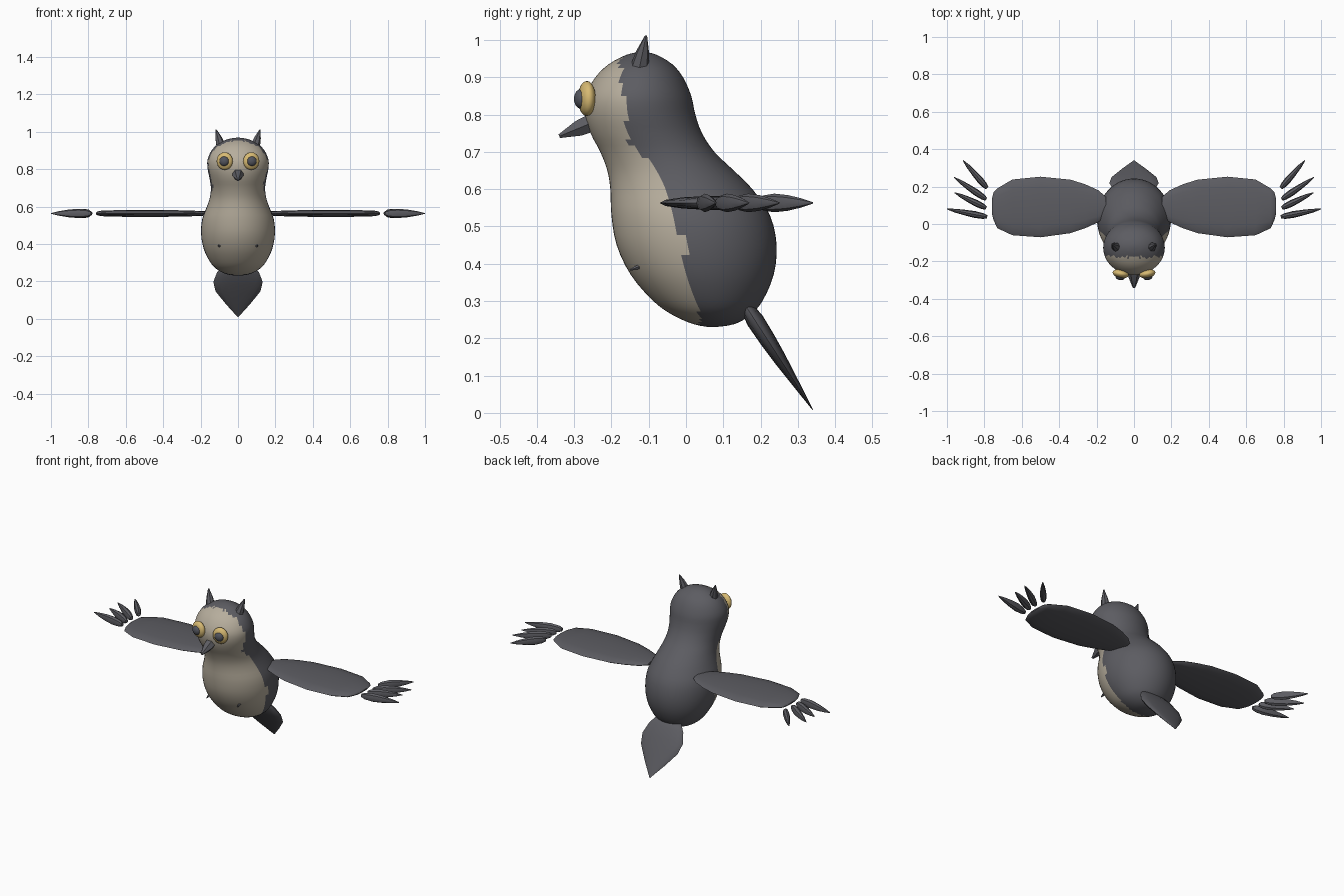
import bpy, bmesh, math, random
from mathutils import Vector, Matrix

if "Cube" in bpy.data.objects:
    bpy.data.objects.remove(bpy.data.objects["Cube"])

random.seed(4)


def material(name, rgb):
    m = bpy.data.materials.new(name)
    m.diffuse_color = (*rgb, 1)
    m.use_nodes = True
    m.node_tree.nodes["Principled BSDF"].inputs["Base Color"].default_value = m.diffuse_color
    return m


GREY = material("slate grey feathers", (0.108, 0.108, 0.122))
CREAM = material("cream belly", (0.47, 0.42, 0.335))
YELLOW = material("yellow eye", (0.68, 0.49, 0.17))
PUPIL = material("dark pupil", (0.085, 0.09, 0.11))


def finish(name, bm, mats, angle=40):
    bmesh.ops.recalc_face_normals(bm, faces=bm.faces)
    me = bpy.data.meshes.new(name)
    bm.to_mesh(me)
    bm.free()
    for m in mats:
        me.materials.append(m)
    ob = bpy.data.objects.new(name, me)
    bpy.context.collection.objects.link(ob)
    bpy.context.view_layer.objects.active = ob
    ob.select_set(True)
    bpy.ops.object.shade_smooth_by_angle(angle=math.radians(angle))
    ob.select_set(False)
    return ob


def loft(start, axis, side, stations, sides):
    """Elliptical rings (distance, sideways offset, half width, half depth) along an axis."""
    start, axis = Vector(start), Vector(axis).normalized()
    side = Vector(side)
    side = (side - axis * side.dot(axis)).normalized()
    up = axis.cross(side)
    bm = bmesh.new()
    rings = []
    for d, off, a, b in stations:
        ring = []
        for i in range(sides):
            t = 2 * math.pi * i / sides
            ring.append(bm.verts.new(start + axis * d + side * (off + a * math.cos(t)) + up * b * math.sin(t)))
        rings.append(ring)
    for r0, r1 in zip(rings, rings[1:]):
        for i in range(sides):
            j = (i + 1) % sides
            bm.faces.new((r0[i], r0[j], r1[j], r1[i]))
    bm.faces.new(rings[0])
    bm.faces.new(rings[-1])
    return bm


def spline(rows, steps):
    """Catmull-Rom smoothing of profile rows."""
    out = []
    for k in range(len(rows) - 1):
        p = [rows[max(k - 1, 0)], rows[k], rows[k + 1], rows[min(k + 2, len(rows) - 1)]]
        for s in range(steps):
            t = s / steps
            out.append([0.5 * (2 * b + (c - a) * t + (2 * a - 5 * b + 4 * c - d) * t * t
                               + (3 * b - a - 3 * c + d) * t ** 3) for a, b, c, d in zip(*p)])
    return out + [list(rows[-1])]


# Body and head: height, front y, back y, half width
profile = [(0.23, 0.062, 0.078, 0.008), (0.238, 0.02, 0.13, 0.06), (0.262, -0.035, 0.172, 0.11),
           (0.30, -0.088, 0.205, 0.147), (0.37, -0.148, 0.235, 0.182), (0.45, -0.186, 0.243, 0.197),
           (0.53, -0.2, 0.225, 0.192), (0.60, -0.203, 0.178, 0.166), (0.65, -0.211, 0.128, 0.15),
           (0.70, -0.23, 0.076, 0.145), (0.75, -0.256, 0.043, 0.152), (0.80, -0.271, 0.025, 0.162),
           (0.85, -0.269, 0.014, 0.163), (0.90, -0.243, -0.008, 0.141), (0.935, -0.207, -0.037, 0.106),
           (0.96, -0.16, -0.078, 0.055), (0.968, -0.125, -0.11, 0.008)]
rows = [(z, (f + b) / 2, (b - f) / 2, w) for z, f, b, w in spline(profile, 3)]
bm = loft((0, 0, 0), (0, 0, 1), (0, 1, 0), rows, 56)

# Cream front: ragged border whose depth changes with height
border = [(0.2, 0.045), (0.3, 0.025), (0.4, 0.0), (0.5, -0.02), (0.6, -0.055),
          (0.66, -0.085), (0.71, -0.14), (0.76, -0.162), (1.0, -0.178)]


def border_y(z):
    for (z0, y0), (z1, y1) in zip(border, border[1:]):
        if z <= z1:
            return y0 + (y1 - y0) * (z - z0) / (z1 - z0)
    return border[-1][1]


for f in bm.faces:
    c = f.calc_center_median()
    f.material_index = int(c.y < border_y(c.z) + random.uniform(-0.006, 0.006))
finish("body", bm, [GREY, CREAM], 60)

# Tail: flat pointed blade
tail = [(0, 0, 0.045, 0.008), (0.02, 0, 0.085, 0.018), (0.06, 0, 0.112, 0.024), (0.12, 0, 0.132, 0.022),
        (0.18, 0, 0.12, 0.018), (0.26, 0, 0.066, 0.01), (0.344, 0, 0.002, 0.001)]
finish("tail", loft((0, 0.153, 0.298), (0, 0.187, -0.29), (1, 0, 0), tail, 16), [GREY])

# Beak: blunt faceted cone
beak = [(0, 0, 0.032, 0.028), (0.04, 0, 0.028, 0.024), (0.095, 0, 0.007, 0.006)]
finish("beak", loft((0, -0.252, 0.778), (0, -0.09, -0.037), (1, 0, 0), beak, 6), [GREY], 20)

# Wing stations: x distance, y centre, half chord, half thickness
wing = [(0.15, 0.095, 0.05, 0.01), (0.19, 0.095, 0.085, 0.013), (0.26, 0.095, 0.117, 0.016),
        (0.34, 0.094, 0.143, 0.018), (0.50, 0.091, 0.162, 0.019), (0.65, 0.089, 0.149, 0.018),
        (0.73, 0.084, 0.107, 0.015), (0.75, 0.095, 0.077, 0.011), (0.76, 0.095, 0.04, 0.004)]
# Wing tip feathers: root and tip in x, y
feathers = [((0.785, 0.192), (0.914, 0.34)), ((0.79, 0.132), (0.963, 0.25)),
            ((0.79, 0.085), (0.96, 0.168)), ((0.785, 0.038), (1.0, 0.08))]

for s, label in ((-1, "left"), (1, "right")):
    finish(f"{label}_wing", loft((0, 0, 0.563), (s, 0, 0), (0, 1, 0), wing, 14), [GREY])

    for n, ((x0, y0), (x1, y1)) in enumerate(feathers, 1):
        L = math.hypot(x1 - x0, y1 - y0)
        shape = [(0, 0, 0.01, 0.009), (0.1 * L, 0, 0.02, 0.015), (0.3 * L, 0, 0.025, 0.018),
                 (0.55 * L, 0, 0.021, 0.015), (0.8 * L, 0, 0.012, 0.01), (L, 0, 0.002, 0.002)]
        finish(f"{label}_wing_feather_{n}",
               loft((s * x0, y0, 0.563), (s * (x1 - x0), y1 - y0, 0), (0, 0, 1), shape, 8), [GREY])

    # Ear tuft
    ear = [(0, 0, 0.026, 0.026), (0.045, 0, 0.018, 0.018), (0.093, 0, 0.003, 0.003)]
    finish(f"{label}_ear_tuft",
           loft((s * 0.092, -0.125, 0.924), (s * 0.026, 0.018, 0.088), (1, 0, 0), ear, 7), [GREY])

    # Tiny claw
    claw = [(0, 0, 0.007, 0.007), (0.04, 0, 0.007, 0.006), (0.056, 0, 0.002, 0.002)]
    finish(f"{label}_claw",
           loft((s * 0.1, -0.098, 0.402), (0, -0.05, -0.018), (1, 0, 0), claw, 6), [GREY])

    # Eye and pupil, turned slightly outward
    turn = Matrix.Rotation(s * 0.2, 4, 'Z')
    for part, mat, loc, size in (
            ("eye", YELLOW, (s * 0.071, -0.266, 0.843), (0.044, 0.023, 0.047)),
            ("pupil", PUPIL, (s * 0.074, -0.282, 0.842), (0.026, 0.018, 0.026))):
        bm = bmesh.new()
        bmesh.ops.create_uvsphere(bm, u_segments=20, v_segments=12, radius=1,
                                  matrix=Matrix.Translation(loc) @ turn @ Matrix.Diagonal((*size, 1)))
        finish(f"{label}_{part}", bm, [mat])
